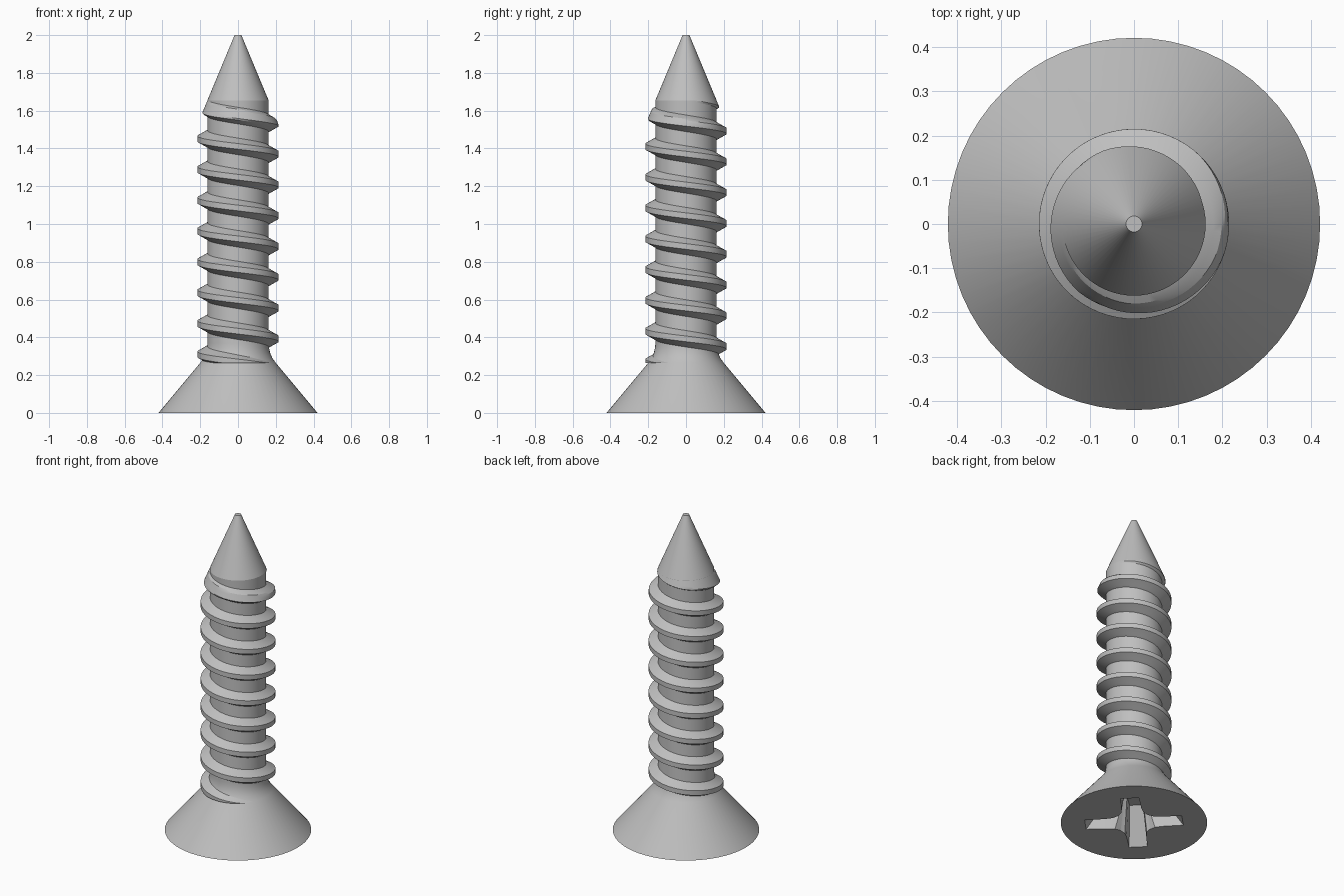
import bpy, bmesh, math
from mathutils import Matrix, Vector

if "Cube" in bpy.data.objects:
    bpy.data.objects.remove(bpy.data.objects["Cube"], do_unlink=True)

SEGMENTS = 64
ROOT, CREST = 0.162, 0.215
PITCH = 0.163
HEAD_TOP, CONE_BASE, TOP, TIP = 0.265, 1.655, 2.0, 0.018

steel = bpy.data.materials.new("grey steel")
steel.use_nodes = True
grey = (0.52, 0.52, 0.52, 1)
steel.diffuse_color = grey
steel.node_tree.nodes["Principled BSDF"].inputs["Base Color"].default_value = grey


def finish(name, bm):
    bmesh.ops.recalc_face_normals(bm, faces=bm.faces)
    mesh = bpy.data.meshes.new(name)
    bm.to_mesh(mesh)
    bm.free()
    mesh.materials.append(steel)
    obj = bpy.data.objects.new(name, mesh)
    bpy.context.collection.objects.link(obj)
    return obj


def select(obj):
    bpy.ops.object.select_all(action='DESELECT')
    obj.select_set(True)
    bpy.context.view_layer.objects.active = obj


def loft(bm, rings):
    """Join closed rings of points with quads and cap both ends."""
    rows = [[bm.verts.new(p) for p in ring] for ring in rings]
    n = len(rows[0])
    for a, b in zip(rows, rows[1:]):
        for i in range(n):
            j = (i + 1) % n
            bm.faces.new((a[i], a[j], b[j], b[i]))
    bm.faces.new(rows[0])
    bm.faces.new(rows[-1])


def polar(r, angle, z):
    return Vector((r * math.cos(angle), r * math.sin(angle), z))


# Countersunk head, shank and pointed tip as one turned profile
profile = [(0.421, 0), (0.2, HEAD_TOP), (0.182, 0.29), (0.17, 0.318),
           (0.164, 0.345), (ROOT, 0.37), (ROOT, CONE_BASE), (TIP, TOP)]
bm = bmesh.new()
loft(bm, [[polar(r, math.tau * i / SEGMENTS, z) for i in range(SEGMENTS)]
          for r, z in profile])
body = finish("screw_body", bm)

# Tapered cross-shaped drive recess, cut into the head
arm = [(0.085, -0.085), (0.115, -0.064), (0.16, -0.057), (0.28, -0.053),
       (0.28, 0.053), (0.16, 0.057), (0.115, 0.064)]


def cross(z, length_scale, width_scale):
    ring = []
    for quarter in range(4):
        turn = Matrix.Rotation(math.pi / 4 + quarter * math.pi / 2, 3, 'Z')
        for i, (x, y) in enumerate(arm):
            scale = width_scale if i == 0 else length_scale
            ring.append(turn @ Vector((x * scale, y * width_scale, z)))
    return ring


bm = bmesh.new()
loft(bm, [cross(-0.02, 1.05, 1.02), cross(0.2, 0.52, 0.72)])
cutter = finish("recess_cutter", bm)
cutter.hide_render = True
cut = body.modifiers.new("recess", 'BOOLEAN')
cut.object = cutter
cut.operation = 'DIFFERENCE'
cut.solver = 'EXACT'
select(body)
bpy.ops.object.modifier_apply(modifier=cut.name)
bpy.data.objects.remove(cutter, do_unlink=True)


# Helical thread, trimmed by the tip cone above and the head below
def cone_radius(z):
    return TIP + (TOP - z) * (ROOT - TIP) / (TOP - CONE_BASE) - 0.0005


section = [(ROOT - 0.012, -0.05), (ROOT, -0.044), (0.18, -0.034), (0.198, -0.024),
           (CREST, -0.015), (CREST, 0), (CREST, 0.015),
           (0.198, 0.024), (0.18, 0.034), (ROOT, 0.044), (ROOT - 0.012, 0.05)]
first, last = -1.2, 8.0
steps = int((last - first) * SEGMENTS)
rings = []
for s in range(steps + 1):
    turn = first + (last - first) * s / steps
    centre = 0.392 + PITCH * turn
    rings.append([polar(min(r, cone_radius(centre + dz)), -math.tau * turn, centre + dz)
                  for r, dz in section])
bm = bmesh.new()
loft(bm, rings)
bmesh.ops.bisect_plane(bm, geom=bm.verts[:] + bm.edges[:] + bm.faces[:],
                       plane_co=(0, 0, HEAD_TOP), plane_no=(0, 0, 1), clear_inner=True)
bmesh.ops.holes_fill(bm, edges=[e for e in bm.edges if e.is_boundary])
thread = finish("thread", bm)

for obj in (body, thread):
    select(obj)
    bpy.ops.object.shade_smooth_by_angle(angle=math.radians(20))
